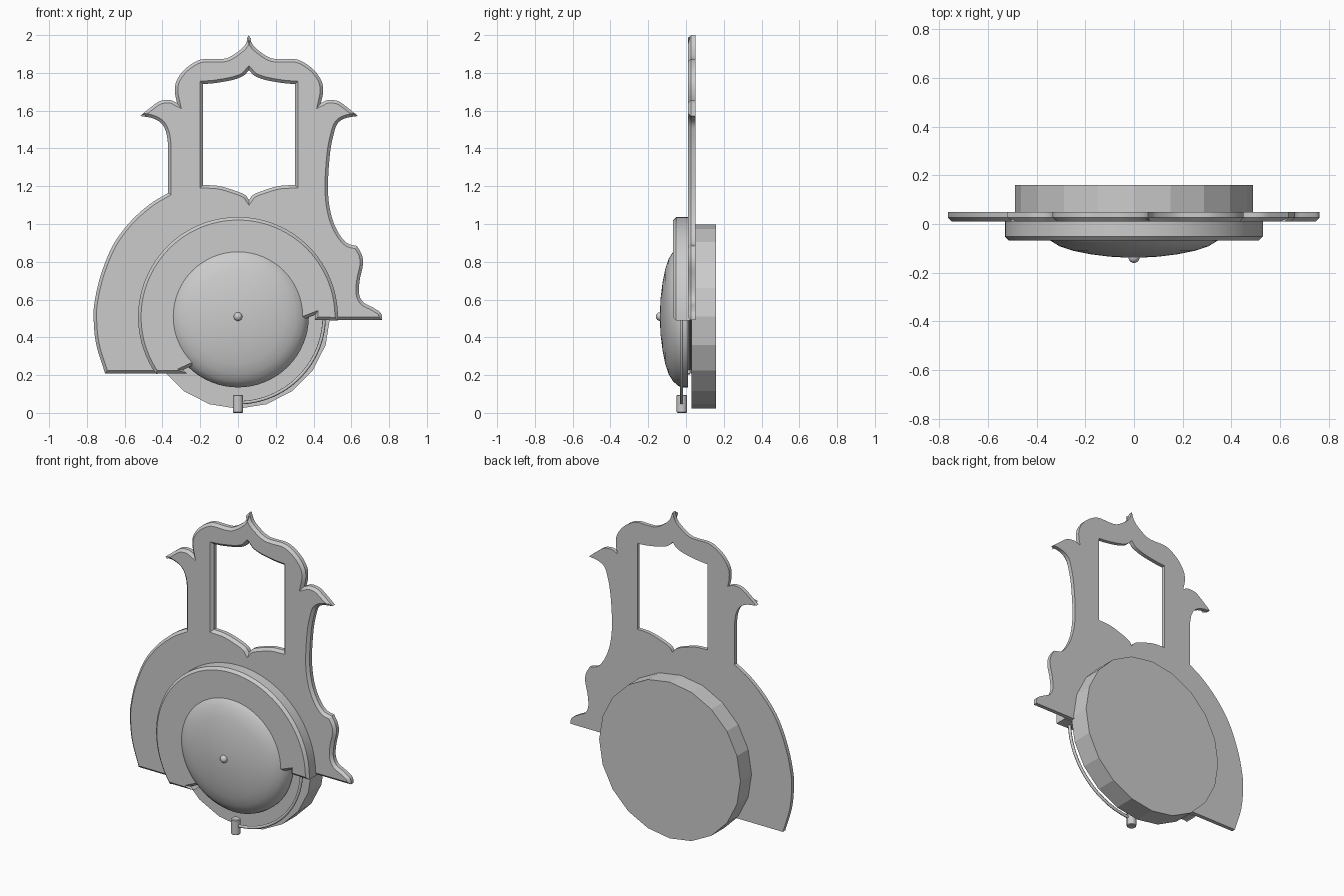
import bpy, bmesh, math
from mathutils import Vector, Matrix

if "Cube" in bpy.data.objects:
    bpy.data.objects.remove(bpy.data.objects["Cube"])

S = 189.0          # drawing units per model unit
AXIS = 249         # centre line of the window frame
CZ = 0.51          # height of the disc centre


def smooth(pts, n=5):
    """Catmull-Rom curve through the points (sharp at both ends)."""
    p = [Vector(q) for q in pts]
    p = [2 * p[0] - p[1]] + p + [2 * p[-1] - p[-2]]
    out = []
    for i in range(1, len(p) - 2):
        a, b, c, d = p[i - 1:i + 3]
        for k in range(n):
            t = k / n
            out.append(0.5 * (2 * b + (c - a) * t + (2 * a - 5 * b + 4 * c - d) * t * t
                              + (3 * b - a - 3 * c + d) * t ** 3))
    return out + [p[-2]]


def clean(pts):
    """Drawing units to model units, without doubled points."""
    out = []
    for x, y in pts:
        v = Vector(((x - 238) / S, (414 - y) / S))
        if not out or (v - out[-1]).length > 1e-4:
            out.append(v)
    if (out[0] - out[-1]).length < 1e-4:
        out.pop()
    return out


def inset(loop, d):
    n = len(loop)
    area = sum(loop[i].cross(loop[(i + 1) % n]) for i in range(n))
    s = 1 if area > 0 else -1
    out = []
    for i in range(n):
        e1 = (loop[i] - loop[i - 1]).normalized()
        e2 = (loop[(i + 1) % n] - loop[i]).normalized()
        n1, n2 = Vector((-e1.y, e1.x)) * s, Vector((-e2.y, e2.x)) * s
        m = n1 + n2
        m = m.normalized() if m.length > 1e-3 else n1
        out.append(loop[i] + m * d / max(m.dot(n1), 0.4))
    return out


def finish(name, bm, angle=35):
    bmesh.ops.recalc_face_normals(bm, faces=bm.faces)
    me = bpy.data.meshes.new(name)
    bm.to_mesh(me)
    bm.free()
    ob = bpy.data.objects.new(name, me)
    bpy.context.collection.objects.link(ob)
    if angle:
        bpy.ops.object.select_all(action='DESELECT')
        ob.select_set(True)
        bpy.context.view_layer.objects.active = ob
        bpy.ops.object.shade_smooth_by_angle(angle=math.radians(angle))
    return ob


def slab(name, outer, holes, front, back, ch):
    """Flat plate with a chamfered front edge."""
    bm = bmesh.new()
    caps = [[], []]
    for loop, d in [(outer, ch)] + [(h, -ch) for h in holes]:
        rows = [[bm.verts.new((v.x, y, v.y)) for v in l] for l, y in
                ((inset(loop, d), front), (loop, front + ch), (loop, back))]
        n = len(loop)
        for a, b in zip(rows, rows[1:]):
            for i in range(n):
                j = (i + 1) % n
                bm.faces.new((a[i], a[j], b[j], b[i]))
        for cap, row in zip(caps, (rows[0], rows[2])):
            cap += [bm.edges.get((row[i], row[(i + 1) % n])) for i in range(n)]
    for cap in caps:
        bmesh.ops.triangle_fill(bm, use_beauty=True, use_dissolve=False, edges=cap)
    return finish(name, bm, 30)


def lathe(name, prof, n=64, angle=35):
    """Turn (radius, y) points around the y axis through the disc centre."""
    bm = bmesh.new()
    rows = [[bm.verts.new((r * math.cos(2 * math.pi * i / n), y,
                           CZ + r * math.sin(2 * math.pi * i / n)))
             for i in range(n)] for r, y in prof]
    for a, b in zip(rows, rows[1:]):
        for i in range(n):
            j = (i + 1) % n
            bm.faces.new((a[i], a[j], b[j], b[i]))
    bm.faces.new(rows[0])
    bm.faces.new(rows[-1])
    return finish(name, bm, angle)


# Half of the crown: ogee point, shoulder, leaf
shoulder = smooth([(0, 36), (4, 46), (13, 54), (22, 59), (31, 60), (46, 60), (56, 64),
                   (66, 72), (73, 83), (74, 94), (72, 104)])
leaf = smooth([(72, 104), (79, 101), (89, 102), (98, 108), (109, 117)])
half = shoulder + leaf
crown_r = [(AXIS + x, y) for x, y in half]
crown_l = [(AXIS - x, y) for x, y in half]

# Right edge, torn bottom edge, left edge
right = (smooth([(358, 117), (346, 119), (338, 124), (334, 134), (330, 155), (328, 190),
                 (331, 215), (338, 233), (347, 244), (357, 247)])
         + smooth([(357, 247), (362, 256), (363, 266), (360, 280), (359, 294), (363, 303),
                   (372, 308), (380, 313), (382, 317)]) + [(382, 321)])
tear = [(315, 321), (315, 316), (302, 321), (215, 358), (196, 365), (183, 371), (187, 374.5)]
left = (smooth([(105, 374.5), (96, 345), (93.5, 318), (95, 300), (101, 275), (113, 246),
                (130, 223), (150, 205), (168, 194)])
        + smooth([(168, 145), (166, 133), (161, 124), (152, 119), (140, 117)]))
outline = clean(crown_r + right + tear + left + crown_l[::-1])

# Window opening
top = smooth([(0, 71), (6, 77), (17, 81), (34, 84), (46, 85)])
bot = smooth([(46, 186), (30, 187), (13, 192), (4, 196), (0, 201)])
side = top + bot
window = clean([(AXIS + x, y) for x, y in side] + [(AXIS - x, y) for x, y in side[::-1]])
slab("frame_plate", outline, [window], 0.01, 0.05, 0.016)

# Raised disc with the same torn lower edge
a0, a1 = -2.0, 215.0
arc = [(238 + 100 * math.cos(math.radians(a0 + (a1 - a0) * i / 56)),
        318 - 100 * math.sin(math.radians(a0 + (a1 - a0) * i / 56))) for i in range(57)]
slab("raised_disc", clean(arc + [(158, 374.5)] + tear[::-1]), [], -0.068, 0.02, 0.016)

# Dome
lathe("dome", [(0.375, 0.01), (0.375, -0.015), (0.368, -0.04), (0.342, -0.069), (0.305, -0.092),
               (0.25, -0.11), (0.18, -0.124), (0.1, -0.134), (0.03, -0.138)])

# Low-poly drum at the back
lathe("back_drum", [(0.488, 0.03), (0.488, 0.16)], 20, 0)

# Centre knob
bm = bmesh.new()
bmesh.ops.create_uvsphere(bm, u_segments=20, v_segments=12, radius=0.023,
                          matrix=Matrix.Translation((0, -0.137, CZ)))
finish("centre_knob", bm)

# Striker post
bm = bmesh.new()
bmesh.ops.create_cone(bm, cap_ends=True, segments=24, radius1=0.027, radius2=0.027, depth=0.095,
                      matrix=Matrix.Translation((0, -0.022, 0.0475)))
bmesh.ops.bevel(bm, geom=[e for e in bm.edges if abs(e.verts[0].co.z - e.verts[1].co.z) < 1e-4],
                offset=0.004, segments=1, affect='EDGES')
finish("striker_post", bm)

# Curved striker wire
cu = bpy.data.curves.new("striker_wire", 'CURVE')
cu.dimensions = '3D'
cu.bevel_depth = 0.009
cu.bevel_resolution = 2
cu.use_fill_caps = True
sp = cu.splines.new('POLY')
sp.points.add(28)
for i, p in enumerate(sp.points):
    a = math.radians(4 - 94 * i / 28)
    p.co = (0.456 * math.cos(a), -0.024, CZ + 0.456 * math.sin(a), 1)
bpy.context.collection.objects.link(bpy.data.objects.new("striker_wire", cu))
